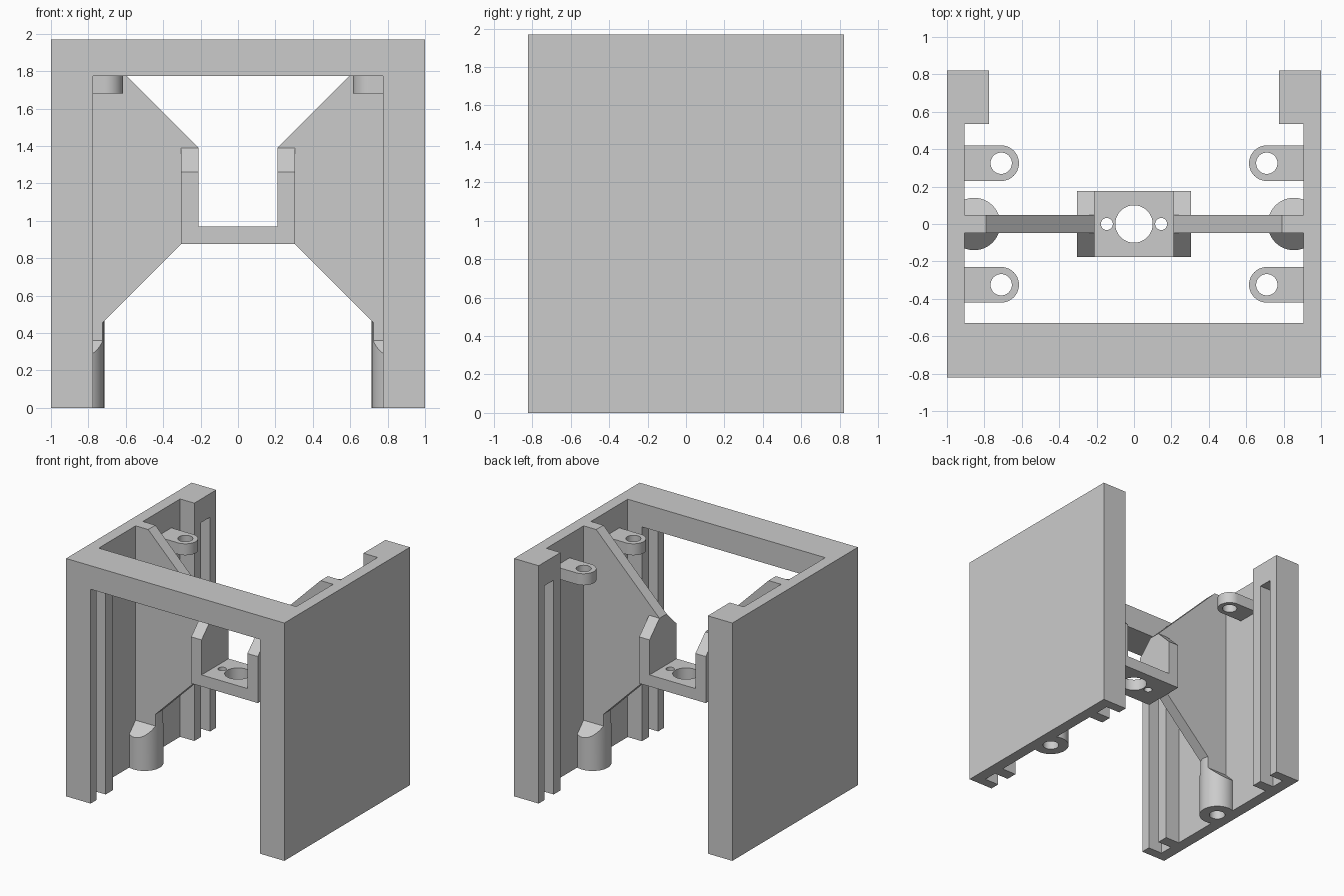
import bpy, bmesh, math
from mathutils import Vector

if "Cube" in bpy.data.objects:
    bpy.data.objects.remove(bpy.data.objects["Cube"])

grey = bpy.data.materials.new("plain grey")
grey.use_nodes = True
colour = (0.6, 0.6, 0.6, 1)
grey.diffuse_color = colour
grey.node_tree.nodes["Principled BSDF"].inputs["Base Color"].default_value = colour

H, BEAM, POST, WALL, DEPTH = 1.97, 1.775, 0.775, 0.905, 0.822
T = 0.0475  # half thickness of webs and plates


def prism(name, points, lo, hi, axis):
    """Extrude a closed 2D profile along an axis from lo to hi."""
    place = {"x": lambda a, b: (lo, a, b), "y": lambda a, b: (a, lo, b),
             "z": lambda a, b: (a, b, lo)}[axis]
    bm = bmesh.new()
    face = bm.faces.new([bm.verts.new(place(a, b)) for a, b in points])
    ext = bmesh.ops.extrude_face_region(bm, geom=[face])
    move = Vector([hi - lo if c == axis else 0 for c in "xyz"])
    bmesh.ops.translate(bm, vec=move, verts=[v for v in ext["geom"]
                                             if isinstance(v, bmesh.types.BMVert)])
    bmesh.ops.recalc_face_normals(bm, faces=bm.faces)
    mesh = bpy.data.meshes.new(name)
    bm.to_mesh(mesh)
    bm.free()
    mesh.materials.append(grey)
    obj = bpy.data.objects.new(name, mesh)
    bpy.context.collection.objects.link(obj)
    return obj


def box(name, x, y, z):
    return prism(name, [(x[0], y[0]), (x[1], y[0]), (x[1], y[1]), (x[0], y[1])], *z, "z")


def arc(x, y, r, start=0, turn=360, n=48):
    """Points on an arc, angles in degrees; a full turn gives a circle."""
    count = n if turn == 360 else n + 1
    angles = [math.radians(start + turn * i / n) for i in range(count)]
    return [(x + r * math.cos(a), y + r * math.sin(a)) for a in angles]


def bake(obj):
    graph = bpy.context.evaluated_depsgraph_get()
    mesh = bpy.data.meshes.new_from_object(obj.evaluated_get(graph))
    obj.modifiers.clear()
    obj.data = mesh


def boolean(obj, cutters, mode="DIFFERENCE"):
    for cutter in cutters:
        mod = obj.modifiers.new("cut", "BOOLEAN")
        mod.operation, mod.solver, mod.object = mode, "EXACT", cutter
        bake(obj)
        bpy.data.objects.remove(cutter)
    return obj


def mirrored(obj, axes=(True, False, False)):
    mod = obj.modifiers.new("mirror", "MIRROR")
    mod.use_axis = axes
    mod.use_mirror_merge = False
    bake(obj)
    return obj


def smooth(obj):
    bpy.ops.object.select_all(action="DESELECT")
    obj.select_set(True)
    bpy.context.view_layer.objects.active = obj
    bpy.ops.object.shade_smooth_by_angle(angle=math.radians(25))


BX, BR = 0.855, 0.14  # boss centre and radius


def screw_hole():
    return prism("hole", arc(BX, 0, 0.062), -0.1, 0.25, "z")


# Outer frame: side walls, back posts and front beam as one block
half = [(1, -DEPTH), (1, DEPTH), (POST, DEPTH), (POST, 0.535), (WALL, 0.535), (WALL, -0.53)]
outline = half + [(-x, y) for x, y in reversed(half)]
frame = prism("outer_frame", outline, 0, H, "z")
cuts = [box("opening", (-POST, POST), (-1, -0.4), (-0.1, BEAM))]
for side in (-1, 1):
    for end in (-1, 1):
        x = sorted((side * 0.7, side * WALL))
        y = sorted((end * 0.625, end * 0.742))
        cuts.append(box("slot", x, y, (-0.1, BEAM)))
    hole = screw_hole()
    hole.location.x = 0 if side > 0 else -2 * BX
    cuts.append(hole)
bpy.context.view_layer.update()
smooth(boolean(frame, cuts))

# Diagonal webs carrying the bracket
web = [(WALL, H), (0.79, H), (0.21, 1.39), (0.25, 1.39), (0.25, 0.93), (0.305, 0.875),
       (0.725, 0.455), (0.725, 0.3), (WALL, 0.3)]
mirrored(prism("diagonal_webs", web, -T, T, "y"))

# Foot bosses with roof-shaped tops and blind holes
roof = [(-0.15, 0), (-0.15, 0.257), (-T, 0.36), (-T, 0.465)]
roof += [(-y, z) for y, z in reversed(roof)]
boss = prism("foot_bosses", arc(BX, 0, BR, n=64), 0, 0.6, "z")
boolean(boss, [prism("roof", roof, 0.5, 1.2, "x")], "INTERSECT")
boolean(boss, [box("wall_side", (WALL, 1.2), (-0.3, 0.3), (-0.1, 0.7))])
smooth(mirrored(boolean(boss, [screw_hole()])))

# Mounting tabs with rounded ends
tab_shape = [(WALL, 0.23)] + arc(0.71, 0.325, 0.095, 270, -180, 24) + [(WALL, 0.42)]
tab = prism("mounting_tabs", tab_shape, 1.68, BEAM, "z")
boolean(tab, [prism("hole", arc(0.71, 0.325, 0.057), 1.5, 1.9, "z")])
smooth(mirrored(tab, (True, True, False)))

# Central bracket: U shape with chamfered cheeks and a drilled floor
u_shape = [(0.21, 0.97), (0.21, 1.39), (0.305, 1.39), (0.305, 0.875)]
u_shape += [(-x, z) for x, z in reversed(u_shape)]
bracket = prism("centre_bracket", u_shape, -0.177, 0.177, "y")
chamfer = [(-0.3, 0.5), (-0.3, 1.137), (-T, 1.39), (T, 1.39), (0.3, 1.137), (0.3, 0.5)]
boolean(bracket, [prism("chamfer", chamfer, -0.5, 0.5, "x")], "INTERSECT")
boolean(bracket, [prism("hole", arc(x, 0, r), 0.8, 1.1, "z")
                  for x, r in ((0, 0.1), (-0.145, 0.032), (0.145, 0.032))])
smooth(bracket)
